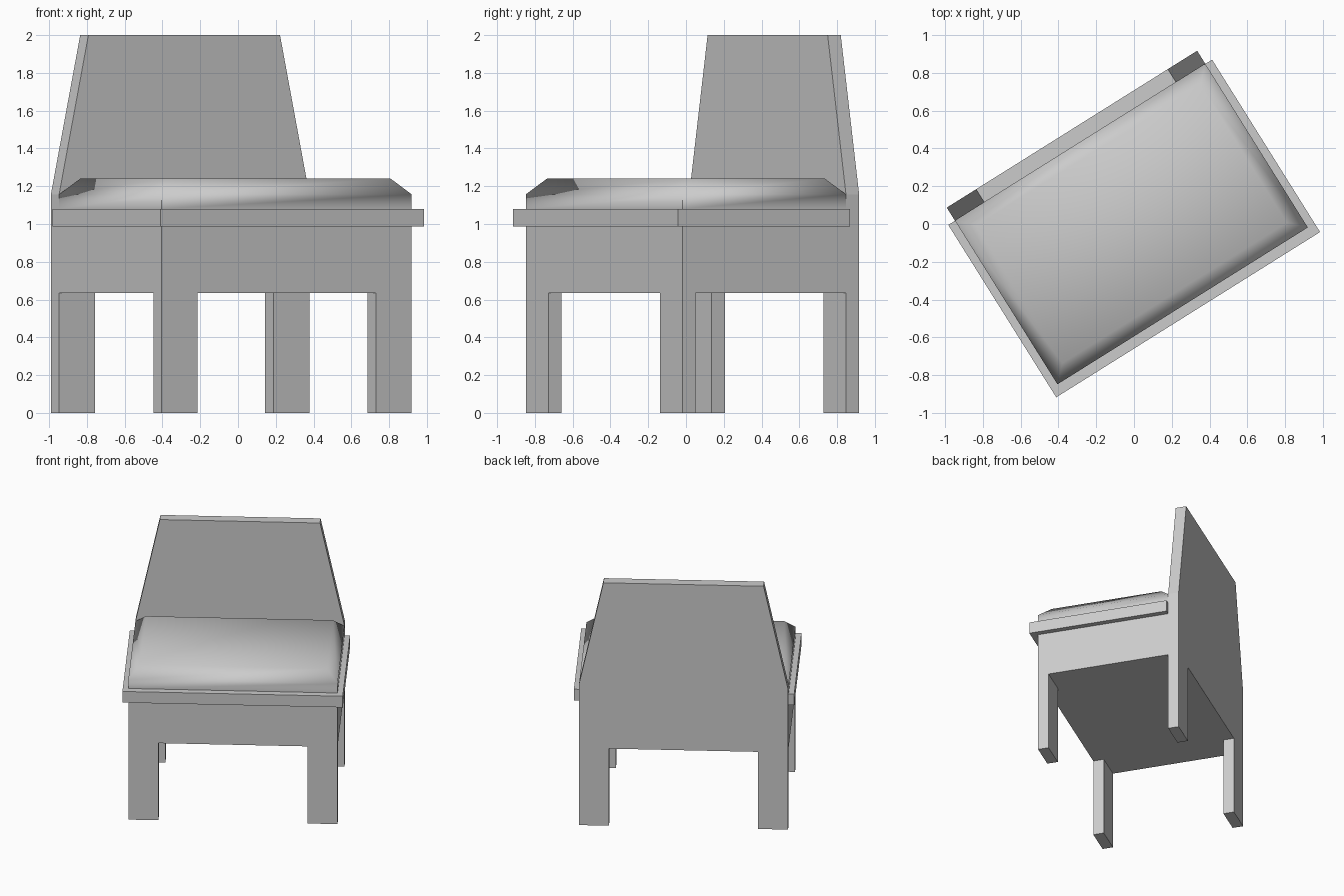
import bpy, bmesh, math
from mathutils import Matrix

if "Cube" in bpy.data.objects:
    bpy.data.objects.remove(bpy.data.objects["Cube"])

# Chair space: u = width (0..W), v = depth towards the back (0..D), z up
W, S, D = 1.563, 1.021, 1.103      # width, seat depth, total depth
LEG_W, LEG_T = 0.224, 0.082
APRON_Z, RIM_Z, PAD_Z = 0.635, 0.988, 1.08
PLACE = Matrix.Translation((-0.405, -0.848, 0)) @ Matrix.Rotation(math.atan2(0.83, 1.325), 4, 'Z')


def finish(name, bm):
    bmesh.ops.recalc_face_normals(bm, faces=bm.faces)
    bm.transform(PLACE)
    me = bpy.data.meshes.new(name)
    bm.to_mesh(me)
    bm.free()
    ob = bpy.data.objects.new(name, me)
    bpy.context.collection.objects.link(ob)
    return ob


def panel(name, outline, v0, v1):
    """Outline in (u, z), extruded along the depth."""
    bm = bmesh.new()
    face = bm.faces.new([bm.verts.new((u, v0, z)) for u, z in outline])
    ext = bmesh.ops.extrude_face_region(bm, geom=[face])
    verts = [g for g in ext["geom"] if isinstance(g, bmesh.types.BMVert)]
    bmesh.ops.translate(bm, verts=verts, vec=(0, v1 - v0, 0))
    return finish(name, bm)


def box(name, u0, u1, v0, v1, z0, z1):
    return panel(name, [(u0, z0), (u1, z0), (u1, z1), (u0, z1)], v0, v1)


# Outline of the two legs and the arch between them
legs = [(0, 0), (LEG_W, 0), (LEG_W, APRON_Z), (W - LEG_W, APRON_Z), (W - LEG_W, 0), (W, 0)]

# Front legs with front rail
panel("front_legs", legs + [(W, RIM_Z), (0, RIM_Z)], 0, LEG_T)

# Back legs and tapered backrest in one slab
panel("backrest", legs + [(W, 1.157), (W - 0.183, 2), (0.183, 2), (0, 1.157)], S, D)

# Seat body and overhanging rim
box("seat_base", 0, W, LEG_T, S, APRON_Z, RIM_Z)
box("seat_rim", -0.042, W + 0.042, -0.055, S, RIM_Z, PAD_Z)

# Cushion with chamfered, softly shaded top
bm = bmesh.new()
inset = 0.081
rings = []
for z, i in ((PAD_Z, 0), (1.157, 0), (1.24, inset)):
    rings.append([bm.verts.new((u, v, z)) for u, v in
                  ((i, i), (W - i, i), (W - i, S - i), (i, S - i))])
for a, b in zip(rings, rings[1:]):
    for k in range(4):
        n = (k + 1) % 4
        bm.faces.new((a[k], a[n], b[n], b[k]))
bm.faces.new(rings[0])
bm.faces.new(rings[-1])
cushion = finish("cushion", bm)
bpy.context.view_layer.objects.active = cushion
cushion.select_set(True)
bpy.ops.object.shade_smooth_by_angle(angle=math.radians(62))
